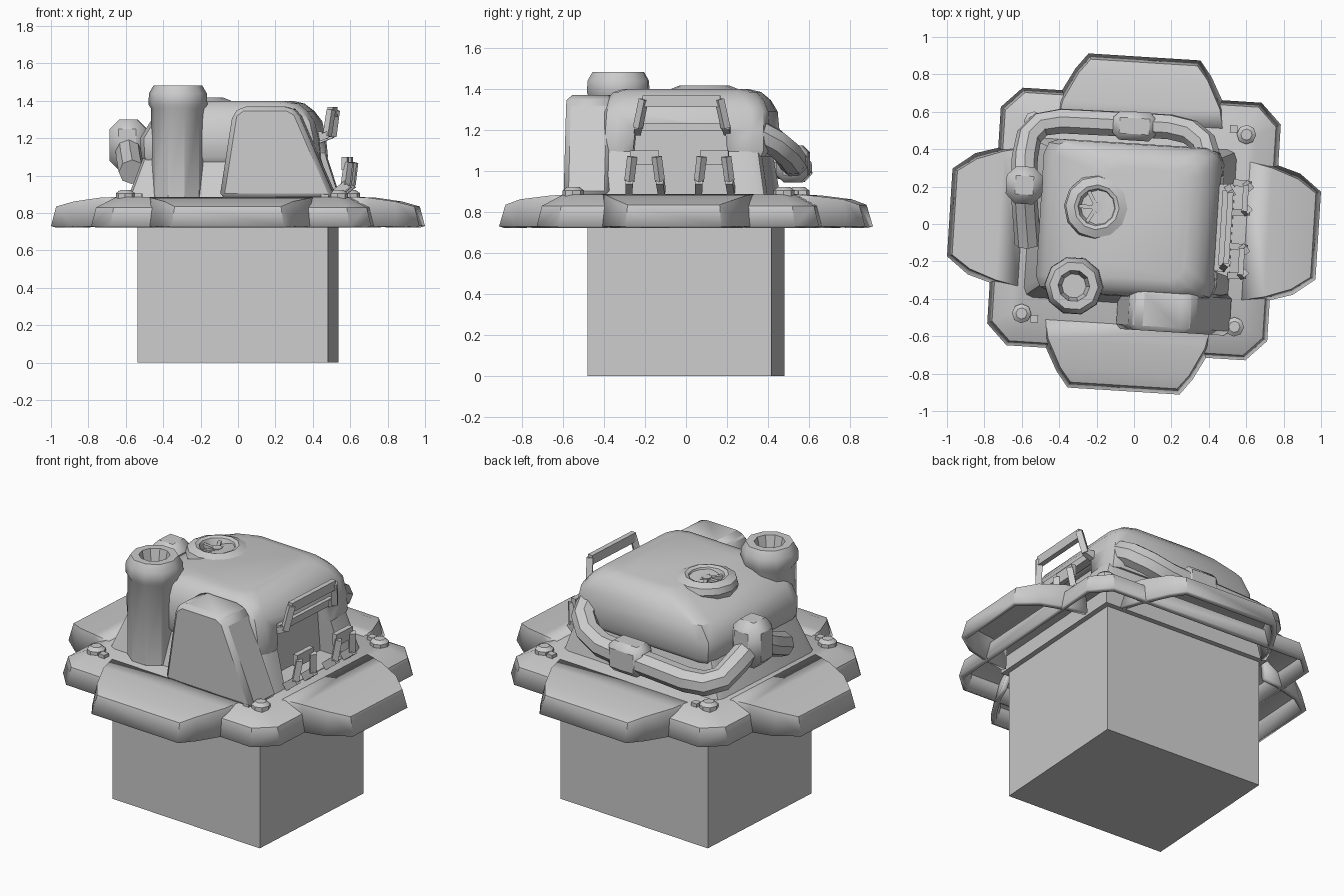
import bpy, bmesh, math
from mathutils import Vector, Matrix

if "Cube" in bpy.data.objects:
    bpy.data.objects.remove(bpy.data.objects["Cube"])

TURN = math.radians(-3.6)
grey = bpy.data.materials.new("plain_grey")
grey.diffuse_color = (0.6, 0.6, 0.6, 1)
grey.use_nodes = True
grey.node_tree.nodes["Principled BSDF"].inputs["Base Color"].default_value = grey.diffuse_color


def finish(name, bm, solid=0):
    bmesh.ops.recalc_face_normals(bm, faces=bm.faces)
    me = bpy.data.meshes.new(name)
    bm.to_mesh(me)
    bm.free()
    ob = bpy.data.objects.new(name, me)
    bpy.context.collection.objects.link(ob)
    me.materials.append(grey)
    if solid:
        m = ob.modifiers.new("thickness", 'SOLIDIFY')
        m.thickness, m.offset = solid, -1
    return ob


def loft(bm, rings, bottom=True, top=True):
    vs = [[bm.verts.new(p) for p in r] for r in rings]
    n = len(vs[0])
    for a, b in zip(vs, vs[1:]):
        for i in range(n):
            bm.faces.new((a[i], a[(i + 1) % n], b[(i + 1) % n], b[i]))
    if bottom:
        bm.faces.new(vs[0][::-1])
    if top:
        bm.faces.new(vs[-1])


def rect(z, x0, x1, y0, y1, c):
    """Rectangle ring with rounded corners."""
    pts = []
    for cx, cy, a in ((x1 - c, y1 - c, 0), (x0 + c, y1 - c, 90), (x0 + c, y0 + c, 180), (x1 - c, y0 + c, 270)):
        for k in (0, 45, 90):
            t = math.radians(a + k)
            pts.append((cx + c * math.cos(t), cy + c * math.sin(t), z))
    return pts


def octa(z, x, y, c):
    """Rectangle ring with cut corners."""
    return [(x, y - c, z), (x - c, y, z), (c - x, y, z), (-x, y - c, z),
            (-x, c - y, z), (c - x, -y, z), (x - c, -y, z), (x, c - y, z)]


def box(bm, x0, x1, y0, y1, z0, z1):
    loft(bm, [[(x0, y0, z), (x1, y0, z), (x1, y1, z), (x0, y1, z)] for z in (z0, z1)])


def strut(bm, p, q, w, h):
    """Square bar between two points."""
    p, q = Vector(p), Vector(q)
    rot = (q - p).to_track_quat('Z', 'Y').to_matrix().to_4x4()
    m = Matrix.Translation((p + q) / 2) @ rot @ Matrix.Diagonal((w, h, (q - p).length, 1))
    bmesh.ops.create_cube(bm, size=1, matrix=m)


def spin(bm, x, y, prof, n):
    """Turned part from (radius, height) pairs."""
    loft(bm, [[(x + r * math.cos(2 * math.pi * i / n), y + r * math.sin(2 * math.pi * i / n), z)
               for i in range(n)] for r, z in prof])


def bevel(ob, w, seg=1):
    m = ob.modifiers.new("bevel", 'BEVEL')
    m.width, m.segments, m.limit_method = w, seg, 'ANGLE'


# Pedestal and its collar
bm = bmesh.new()
box(bm, -.51, .51, -.45, .45, 0, .85)
finish("pedestal", bm)
bm = bmesh.new()
box(bm, -.54, .54, -.48, .48, .77, .86)
finish("collar", bm)

# Skirt with cut corners, hollow below
bm = bmesh.new()
loft(bm, [octa(.73, .75, .69, .11), octa(.83, .725, .665, .10), octa(.885, .62, .565, .05)], bottom=False)
finish("skirt", bm, .03)

# Four sloping flaps: (distance, half width, height) rows for top and rim
flap_x = ([(.60, .37, .887), (.72, .345, .882), (.86, .295, .862), (.96, .225, .835)],
          [(.60, .39, .73), (.72, .37, .73), (.87, .325, .73), (.987, .235, .73)])
flap_y = ([(.54, .44, .887), (.64, .42, .88), (.79, .345, .862), (.865, .285, .835)],
          [(.54, .49, .73), (.64, .455, .73), (.81, .365, .73), (.895, .30, .73)])
for name, ang, (top, rim) in (("right_flap", 0, flap_x), ("back_flap", 90, flap_y),
                              ("left_flap", 180, flap_x), ("front_flap", 270, flap_y)):
    bm = bmesh.new()
    rows = []
    for (d, w, z), (rd, rw, rz) in zip(top, rim):
        rows.append([bm.verts.new(p) for p in ((rd, rw, rz), (d, w, z), (d, -w, z), (rd, -rw, rz))])
    for a, b in zip(rows, rows[1:]):
        for i in range(3):
            bm.faces.new((a[i], b[i], b[i + 1], a[i + 1]))
    bm.faces.new((rows[-1][0], rows[-1][3], rows[-1][2], rows[-1][1]))
    bmesh.ops.rotate(bm, verts=bm.verts, cent=(0, 0, 0), matrix=Matrix.Rotation(math.radians(ang), 3, 'Z'))
    bm.normal_update()
    ob = finish(name, bm, .03)
    if sum(p.normal.z for p in ob.data.polygons) < 0:
        ob.data.flip_normals()

# Flared lower body and rounded hood, with a recess on the right side
bm = bmesh.new()
loft(bm, [rect(.87, -.57, .53, -.43, .43, .05), rect(1.12, -.48, .45, -.36, .39, .05)])
lower = finish("lower_body", bm)
bm = bmesh.new()
loft(bm, [rect(1.07, -.48, .45, -.37, .41, .06), rect(1.10, -.50, .46, -.39, .43, .08),
          rect(1.20, -.505, .45, -.39, .43, .08), rect(1.29, -.45, .43, -.385, .425, .08),
          rect(1.345, -.33, .39, -.37, .40, .09), rect(1.385, -.22, .34, -.34, .36, .09),
          rect(1.40, -.17, .28, -.29, .30, .08)])
hood = finish("hood", bm)
bm = bmesh.new()
loft(bm, [[(.37, -s, z), (.8, -s, z), (.8, s, z), (.37, s, z)] for s, z in ((.25, .888), (.22, 1.2))])
cutter = finish("recess_cutter", bm)
cutter.hide_render = True
cutter.display_type = 'WIRE'
for ob in (lower, hood):
    m = ob.modifiers.new("recess", 'BOOLEAN')
    m.object, m.operation, m.solver = cutter, 'DIFFERENCE', 'EXACT'

# Side locker at the front
bm = bmesh.new()
prof = [(-.10, .88), (.52, .88), (.32, 1.34), (.27, 1.37), (.02, 1.37), (-.03, 1.33)]
loft(bm, [[(x + .035, y, z) for x, z in prof] for y in (-.565, -.34)])
bevel(finish("front_locker", bm), .025)

# Exhaust stack with a hollow mouth
bm = bmesh.new()
spin(bm, -.30, -.35, [(.145, .87), (.145, 1.36), (.158, 1.38), (.155, 1.44), (.13, 1.483),
                      (.085, 1.483), (.065, 1.40)], 10)
finish("exhaust_stack", bm)

# Round vent with spokes and a hub
bm = bmesh.new()
spin(bm, -.205, .077, [(.15, 1.30), (.175, 1.365), (.165, 1.40), (.12, 1.418), (.10, 1.41), (.085, 1.37)], 12)
for i in range(6):
    a = math.pi * i / 3
    strut(bm, (-.205, .077, 1.385), (-.205 + .1 * math.cos(a), .077 + .1 * math.sin(a), 1.385), .02, .02)
spin(bm, -.205, .077, [(.028, 1.36), (.028, 1.40)], 8)
finish("round_vent", bm)

# Pipe around the back left corner
cu = bpy.data.curves.new("pipe", 'CURVE')
cu.dimensions = '3D'
cu.bevel_depth, cu.bevel_resolution, cu.use_fill_caps = .07, 2, True
path = [(-.56, -.14, 1.02), (-.58, .0, 1.08), (-.60, .15, 1.16), (-.605, .32, 1.09), (-.59, .43, 1.03),
        (-.53, .50, 1.01), (-.42, .525, 1.01), (-.04, .53, 1.03), (.16, .53, 1.05), (.27, .51, 1.09),
        (.345, .455, 1.14), (.37, .38, 1.18)]
sp = cu.splines.new('POLY')
sp.points.add(len(path) - 1)
for pt, co in zip(sp.points, path):
    pt.co = (*co, 1)
pipe = bpy.data.objects.new("pipe", cu)
bpy.context.collection.objects.link(pipe)
cu.materials.append(grey)
bpy.context.view_layer.objects.active = pipe
pipe.select_set(True)
bpy.ops.object.convert(target='MESH')

# Pipe couplings
bm = bmesh.new()
box(bm, -.145, .085, .445, .60, .945, 1.125)
bevel(finish("back_coupling", bm), .035)
bm = bmesh.new()
box(bm, -.695, -.50, .07, .27, 1.03, 1.30)
bevel(finish("left_coupling", bm), .05)

# Grab handle above the recess
bm = bmesh.new()
strut(bm, (.505, -.18, 1.34), (.505, .20, 1.34), .03, .055)
for s in (-1, 1):
    strut(bm, (.51, .01 + s * .185, 1.35), (.49, .01 + s * .215, 1.21), .035, .035)
    strut(bm, (.495, .01 + s * .215, 1.22), (.42, .01 + s * .22, 1.19), .035, .035)
strut(bm, (.44, -.22, 1.215), (.44, .24, 1.215), .05, .04)
finish("grab_handle", bm)

# Two small hooks on the deck
for name, yc in (("front_hook", -.165), ("back_hook", .175)):
    bm = bmesh.new()
    strut(bm, (.585, yc - .07, 1.065), (.585, yc + .07, 1.065), .03, .07)
    for s in (-1, 1):
        strut(bm, (.605, yc + s * .06, 1.07), (.59, yc + s * .075, .95), .035, .035)
        strut(bm, (.60, yc + s * .075, .955), (.53, yc + s * .08, .90), .035, .045)
    finish(name, bm)

# Corner bolts with small side tabs
for sx in (-1, 1):
    for sy in (-1, 1):
        bm = bmesh.new()
        spin(bm, sx * .57, sy * .515, [(.052, .86), (.052, .905), (.03, .922)], 8)
        box(bm, sx * .50 - .02, sx * .50 + .02, sy * .54 - .02, sy * .54 + .02, .87, .905)
        finish(("left" if sx < 0 else "right") + ("_front" if sy < 0 else "_back") + "_bolt", bm)

# Turn the whole model and smooth shallow edges
for ob in bpy.data.objects:
    ob.rotation_euler.z = TURN
    ob.select_set(True)
bpy.context.view_layer.objects.active = hood
bpy.ops.object.shade_smooth_by_angle(angle=math.radians(35))
